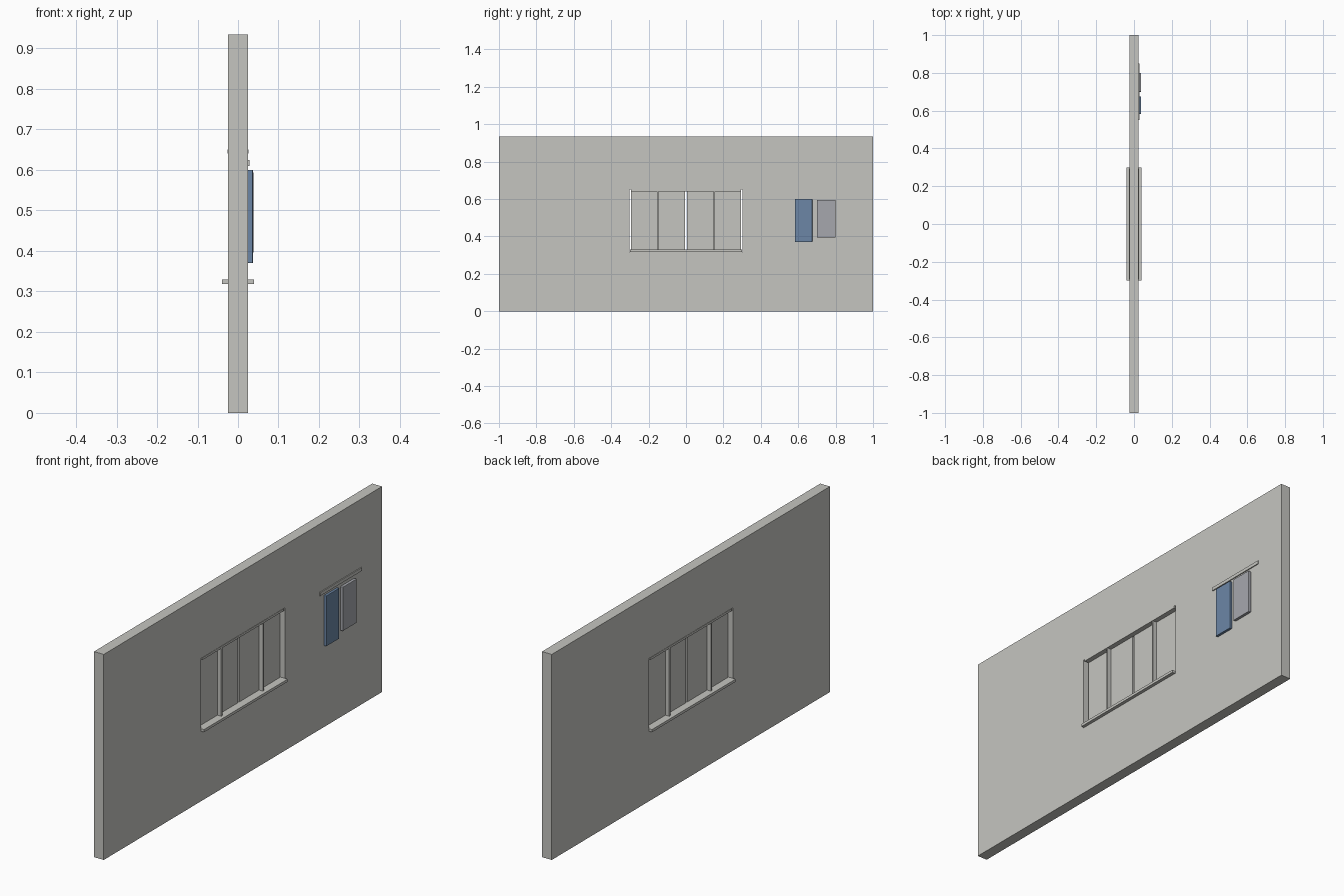
import bpy
import bmesh

if "Cube" in bpy.data.objects:
    bpy.data.objects.remove(bpy.data.objects["Cube"])


def material(name, rgb):
    m = bpy.data.materials.new(name)
    m.diffuse_color = (*rgb, 1)
    m.use_nodes = True
    m.node_tree.nodes["Principled BSDF"].inputs["Base Color"].default_value = m.diffuse_color
    return m


CONCRETE = material("warm grey", (0.56, 0.56, 0.53))
BLUE = material("slate blue", (0.15, 0.24, 0.38))
GREY = material("cool grey", (0.38, 0.39, 0.42))


def box(name, x, y, z, mat, bevel=0):
    """Box spanning the (low, high) pairs x, y, z."""
    bm = bmesh.new()
    bmesh.ops.create_cube(bm, size=1)
    for v in bm.verts:
        v.co = [r[0] if c < 0 else r[1] for c, r in zip(v.co, (x, y, z))]
    mesh = bpy.data.meshes.new(name)
    bm.to_mesh(mesh)
    bm.free()
    mesh.materials.append(mat)
    ob = bpy.data.objects.new(name, mesh)
    bpy.context.collection.objects.link(ob)
    if bevel:
        mod = ob.modifiers.new("soft_edge", 'BEVEL')
        mod.width = bevel
        mod.segments = 2
    return ob


HALF = 0.0245              # half wall thickness
WALL = (-HALF, HALF)
OPEN = 0.302               # half window width
LOW, HIGH, TOP = 0.318, 0.65, 0.935

# Wall courses, with the window gap in the middle one
box("lower_wall", WALL, (-1, 1), (0, LOW), CONCRETE)
box("upper_wall", WALL, (-1, 1), (HIGH, TOP), CONCRETE)
box("middle_wall_front", WALL, (-1, -OPEN), (LOW, HIGH), CONCRETE)
box("middle_wall_back", WALL, (OPEN, 1), (LOW, HIGH), CONCRETE)

# Window sill and head
box("window_sill", (-0.0395, 0.0395), (-0.3, 0.3), (LOW, 0.33), CONCRETE)
box("window_head", (-0.026, 0.026), (-0.295, 0.295), (0.64, HIGH), CONCRETE)

# Two window leaves with a gap between them, each split by a mullion
for side, label in ((-1, "front"), (1, "back")):
    leaf = sorted((side * 0.005, side * 0.295))
    box("window_leaf_" + label, (-0.004, 0.004), leaf, (0.33, 0.64), CONCRETE)
    c = side * 0.15
    box("mullion_" + label, (-0.0235, 0.0235), (c - 0.004, c + 0.004), (0.33, 0.64), CONCRETE)

# Hanging rail and the two boards below it
box("hanging_rail", (HALF, 0.029), (0.55, 0.85), (0.61, 0.625), CONCRETE)
box("blue_board", (HALF, 0.037), (0.582, 0.675), (0.37, 0.60), BLUE, 0.002)
box("grey_board", (HALF, 0.038), (0.70, 0.80), (0.395, 0.595), GREY, 0.002)
